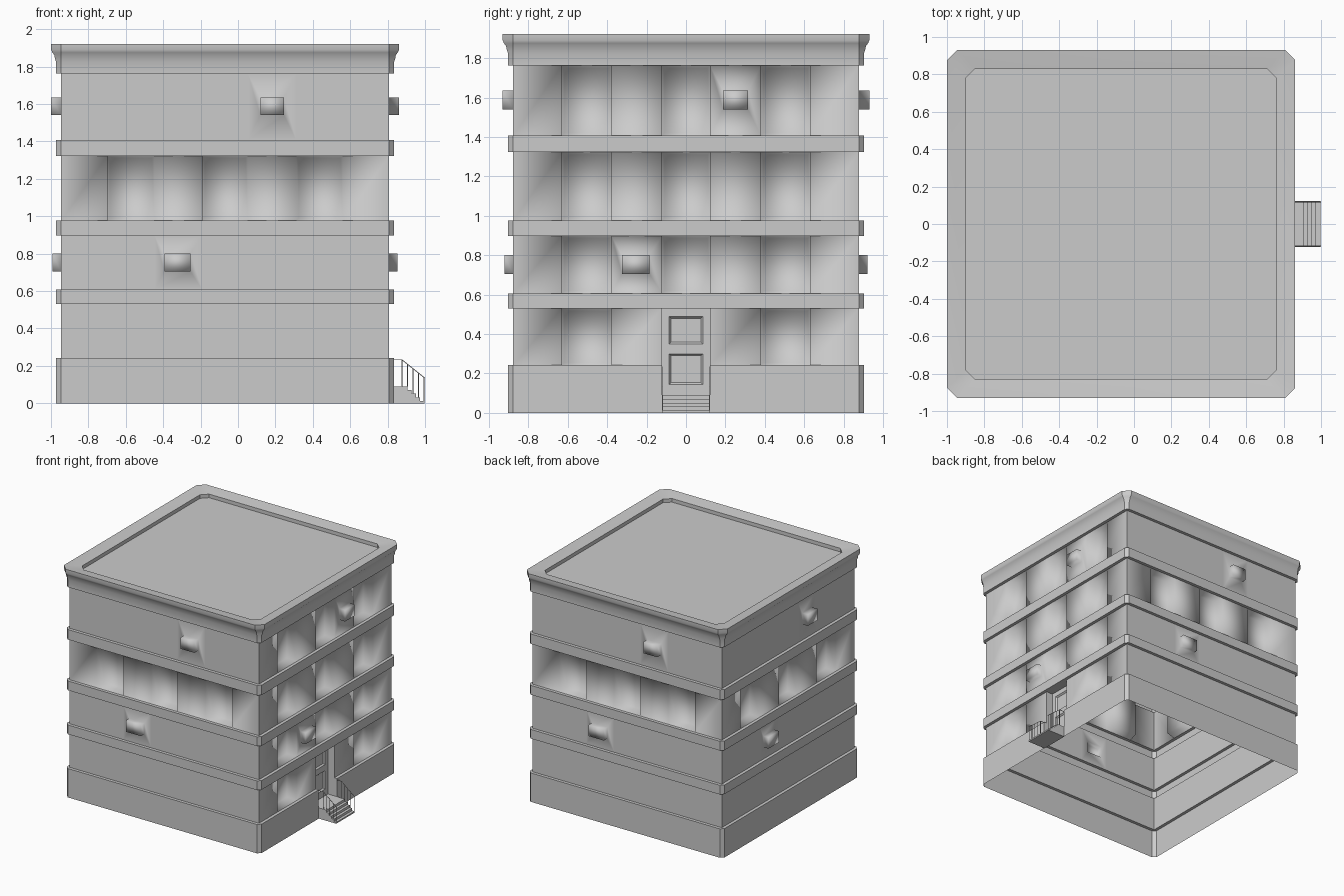
import bpy, bmesh, math
from mathutils import Matrix

if "Cube" in bpy.data.objects:
    bpy.data.objects.remove(bpy.data.objects["Cube"])

CX, H = -0.069, 0.877          # centre and half width of the wall block
DOOR_W, STEP_Z = 0.122, 0.09   # half width of the entrance, landing height

stone = bpy.data.materials.new("light_grey_stone")
stone.use_nodes = True
GREY = (0.6, 0.6, 0.6, 1)
stone.diffuse_color = GREY
stone.node_tree.nodes["Principled BSDF"].inputs["Base Color"].default_value = GREY


def finish(bm, name, angle=None, turns=0):
    """Weld, turn to its side of the block and shade."""
    bmesh.ops.remove_doubles(bm, verts=bm.verts, dist=0.0001)
    bm.transform(Matrix.Translation((CX, 0, 0)) @ Matrix.Rotation(turns * math.pi / 2, 4, 'Z'))
    me = bpy.data.meshes.new(name)
    bm.to_mesh(me)
    bm.free()
    me.materials.append(stone)
    me.shade_smooth()
    if angle:
        me.set_sharp_from_angle(angle=math.radians(angle))
    ob = bpy.data.objects.new(name, me)
    bpy.context.collection.objects.link(ob)
    return ob


# --- Rings that run round the whole block ---
def ring(bm, off, z, cut):
    r, s = H + off, H + off - cut
    pts = [(r, -s), (r, s), (s, r), (-s, r), (-r, s), (-r, -s), (-s, -r), (s, -r)]
    return [bm.verts.new((x, y, z)) for x, y in pts]


def moulding(profile, cap=False):
    bm = bmesh.new()
    rings = [ring(bm, o, z, o if o >= 0 else 0.05) for o, z in profile]
    for a, b in zip(rings, rings[1:]):
        for i in range(8):
            j = (i + 1) % 8
            bm.faces.new((a[i], a[j], b[j], b[i]))
    if cap:
        bm.faces.new(rings[-1])
    return bm


BAND = 0.026
bands = [(0.53, 0.607), (0.898, 0.976), (1.323, 1.407)]
for i, (z0, z1) in enumerate(bands):
    finish(moulding([(0, z0), (BAND, z0), (BAND, z1), (0, z1)]), f"string_course_{i + 1}", 30)

cornice = [(0, 1.762), (BAND, 1.762), (BAND, 1.825), (0.032, 1.84), (0.036, 1.862),
           (0.047, 1.876), (0.053, 1.89), (0.053, 1.922), (-0.047, 1.905), (-0.047, 1.875)]
finish(moulding(cornice, cap=True), "cornice_and_roof", 35)

# Plinth, opened where the entrance passes through it
bm = moulding([(BAND, 0), (BAND, 0.242), (0, 0.242)])
for co, no in (((0, DOOR_W, 0), (0, 1, 0)), ((0, -DOOR_W, 0), (0, 1, 0)), ((0, 0, STEP_Z), (0, 0, 1))):
    bmesh.ops.bisect_plane(bm, geom=bm.verts[:] + bm.edges[:] + bm.faces[:], plane_co=co, plane_no=no)
gap = []
for f in bm.faces:
    c = f.calc_center_median()
    if c.x > H - 0.01 and abs(c.y) < DOOR_W and c.z > STEP_Z:
        gap.append(f)
bmesh.ops.delete(bm, geom=gap, context='FACES')
finish(bm, "plinth", 30)


# --- Walls, drawn facing the front and turned into place ---
def corners(rect, out):
    u0, z0, u1, z1 = rect
    return [(u, -H - out, z) for u, z in ((u0, z0), (u1, z0), (u1, z1), (u0, z1))]


def panel(bm, rect, out=0):
    bm.faces.new([bm.verts.new(p) for p in corners(rect, out)])


def funnel(bm, a, out_a, b, out_b, sides=range(4)):
    A, B = corners(a, out_a), corners(b, out_b)
    for i in sides:
        j = (i + 1) % 4
        bm.faces.new([bm.verts.new(p) for p in (A[i], A[j], B[j], B[i])])


def shrink(rect, d):
    return rect[0] + d, rect[1] + d, rect[2] - d, rect[3] - d


def recess(bm, rect, out, depth, taper):
    inner = shrink(rect, taper)
    funnel(bm, rect, out, inner, out - depth)
    panel(bm, inner, out - depth)


def vent_box(bm, cell, rect, depth):
    funnel(bm, cell, 0, rect, 0)
    funnel(bm, rect, 0, rect, depth)
    panel(bm, rect, depth)


columns = [-H, -0.63, -0.378, -DOOR_W, DOOR_W, 0.38, 0.63, H]
levels = [0.242] + [z for b in bands for z in b] + [1.762]
storeys = list(zip(levels[::2], levels[1::2]))
boxes = {(1, 2): ((-0.325, 0.705, -0.185, 0.8), 0.045),
         (3, 4): ((0.188, 1.54, 0.315, 1.635), 0.053)}

for turns, side in enumerate(("front", "right", "back", "left")):
    bm = bmesh.new()
    for s, (z0, z1) in enumerate(storeys):
        for c, (u0, u1) in enumerate(zip(columns, columns[1:])):
            cell = (u0, z0, u1, z1)
            if (s, c) in boxes:
                vent_box(bm, cell, *boxes[s, c])
            elif side == "right" and (s, c) == (0, 3):
                continue                      # entrance goes here
            elif c % 2 and (s == 2 or side == "right"):
                recess(bm, cell, 0, 0.08, 0.013)
            else:
                panel(bm, cell)
    finish(bm, f"{side}_wall", None, turns)

# --- Entrance door with two sunk panels ---
bm = bmesh.new()
opening = (-DOOR_W, STEP_Z, DOOR_W, storeys[0][1])
low = (-DOOR_W, STEP_Z, DOOR_W, levels[0])
DEEP = 0.06
funnel(bm, opening, 0, opening, -DEEP)
funnel(bm, low, BAND, low, 0, (0, 1, 3))
us = [-DOOR_W, -0.085, 0.085, DOOR_W]
zs = [STEP_Z, 0.145, 0.3, 0.35, 0.49, opening[3]]
for i in range(3):
    for j in range(5):
        cell = (us[i], zs[j], us[i + 1], zs[j + 1])
        if i == 1 and j % 2:
            recess(bm, cell, -DEEP, 0.012, 0.01)
        else:
            panel(bm, cell, -DEEP)
finish(bm, "entrance_door", 30, 1)

# --- Entrance steps ---
START, FIRST, RUN, RISE = 0.83, 0.906, 0.0225, 0.0195
outline = [(START, 0), (START, STEP_Z)]
for i in range(5):
    x, z = FIRST + i * RUN, STEP_Z - i * RISE
    outline += [(x, z), (x, max(z - RISE, 0))]
bm = bmesh.new()
face = bm.faces.new([bm.verts.new((x - CX, -DOOR_W, z)) for x, z in outline])
new = bmesh.ops.extrude_face_region(bm, geom=[face])["geom"]
bmesh.ops.translate(bm, vec=(0, 2 * DOOR_W, 0), verts=[v for v in new if isinstance(v, bmesh.types.BMVert)])
bmesh.ops.recalc_face_normals(bm, faces=bm.faces)
finish(bm, "entrance_steps", 30)

# --- Railings ---
TOP, BEND, SLOPE = 0.233, 0.876, 0.8


def rail_z(x):
    return TOP - SLOPE * max(x - BEND, 0)


def step_z(x):
    return STEP_Z - RISE * max(0, math.ceil((x - FIRST) / RUN))


for name, y in (("left_railing", DOOR_W - 0.004), ("right_railing", 0.004 - DOOR_W)):
    cu = bpy.data.curves.new(name, 'CURVE')
    cu.dimensions = '3D'
    cu.bevel_depth = 0.0025
    cu.bevel_resolution = 1
    cu.use_fill_caps = True
    paths = [[(x, rail_z(x)) for x in (START, BEND, 0.998)]]
    for i in range(5):
        x = BEND + i * 0.0295
        paths.append([(x, step_z(x)), (x, rail_z(x))])
    for path in paths:
        sp = cu.splines.new('POLY')
        sp.points.add(len(path) - 1)
        for p, (x, z) in zip(sp.points, path):
            p.co = (x, y, z, 1)
    cu.materials.append(stone)
    bpy.context.collection.objects.link(bpy.data.objects.new(name, cu))
